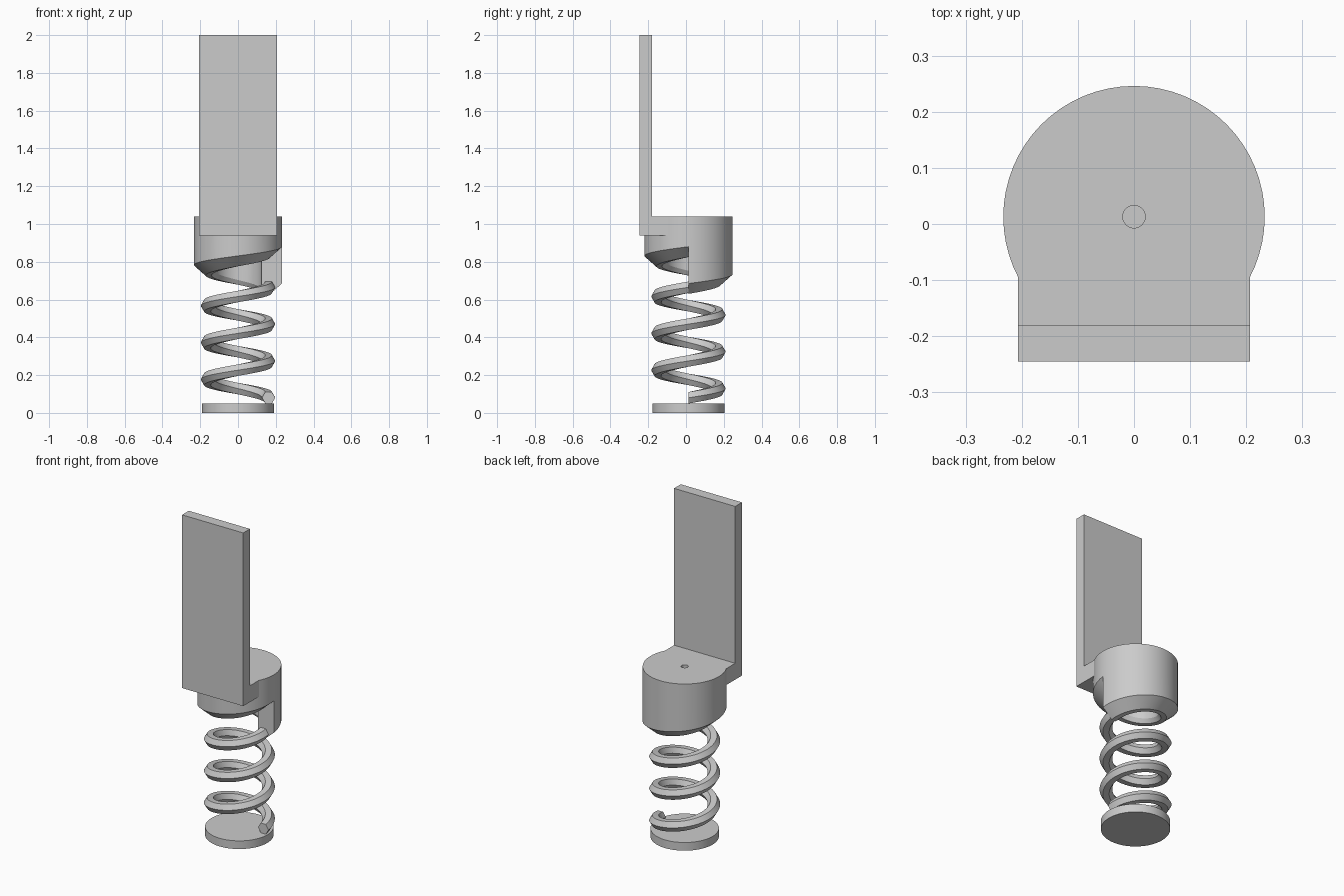
import bpy, bmesh
from math import cos, sin, pi

cube = bpy.data.objects.get("Cube")
if cube:
    bpy.data.objects.remove(cube, do_unlink=True)

AXIS_Y = 0.013      # y of the spring axis
PITCH = 0.195       # rise per turn
STEPS = 64          # segments per turn

grey = bpy.data.materials.new("plain grey")
grey.use_nodes = True
colour = (0.6, 0.6, 0.6, 1)
grey.diffuse_color = colour
grey.node_tree.nodes["Principled BSDF"].inputs["Base Color"].default_value = colour


def polar(r, angle, z):
    return (r * cos(angle), AXIS_Y + r * sin(angle), z)


def finish(name, bm):
    bmesh.ops.remove_doubles(bm, verts=bm.verts, dist=1e-5)
    bmesh.ops.recalc_face_normals(bm, faces=bm.faces)
    mesh = bpy.data.meshes.new(name)
    bm.to_mesh(mesh)
    bm.free()
    mesh.materials.append(grey)
    obj = bpy.data.objects.new(name, mesh)
    bpy.context.collection.objects.link(obj)
    return obj


def activate(obj):
    bpy.ops.object.select_all(action='DESELECT')
    obj.select_set(True)
    bpy.context.view_layer.objects.active = obj


def bridge(bm, rings):
    """Join successive closed rings of vertices with quads."""
    for a, b in zip(rings, rings[1:]):
        n = len(a)
        for i in range(n):
            j = (i + 1) % n
            bm.faces.new((a[i], a[j], b[j], b[i]))


def make_box(name, low, high):
    bm = bmesh.new()
    bmesh.ops.create_cube(bm, size=1)
    for v in bm.verts:
        v.co = [h if c > 0 else l for c, l, h in zip(v.co, low, high)]
    return finish(name, bm)


# Base disc
bm = bmesh.new()
bmesh.ops.create_cone(bm, cap_ends=True, segments=STEPS, radius1=0.19, radius2=0.19, depth=0.05)
bmesh.ops.translate(bm, verts=bm.verts, vec=(0, AXIS_Y, 0.025))
base = finish("base_disc", bm)

# Spring: hexagon section swept three turns
bm = bmesh.new()
rings = []
for s in range(3 * STEPS + 1):
    turn = s / STEPS
    rings.append([bm.verts.new(polar(0.162 + 0.035 * cos(k * pi / 3), turn * 2 * pi,
                                     0.08 + PITCH * turn + 0.035 * sin(k * pi / 3)))
                  for k in range(6)])
bridge(bm, rings)
bm.faces.new(rings[0])
bm.faces.new(rings[-1])
spring = finish("spring", bm)

# Cap: hollow, with a helical underside that steps at the left
OUTER, INNER, TOP, ROOF, HOLE = 0.233, 0.125, 1.04, 0.94, 0.02
rim = [(OUTER, 0), (0.17, -0.055), (0.14, -0.055), (INNER, -0.03)]   # underside section
rim_start, rim_end = 0.685, 0.685 + PITCH
bm = bmesh.new()
rings = []
for s in range(STEPS + 1):
    turn = s / STEPS
    section = [(HOLE, TOP), (OUTER, TOP), (OUTER, rim_end)]
    section += [(r, rim_start + PITCH * turn + dz) for r, dz in rim]
    section += [(INNER, rim_end + rim[-1][1]), (INNER, ROOF), (HOLE, ROOF)]
    rings.append([bm.verts.new(polar(r, turn * 2 * pi, z)) for r, z in section])
bridge(bm, rings)
bm.faces.new(rings[0][3:7] + rings[-1][6:2:-1])
cap = finish("cap", bm)

# Shelf joining the cap to the upright plate
shelf = make_box("shelf", (-0.207, -0.245, ROOF), (0.207, -0.094, TOP))
plate = make_box("plate", (-0.207, -0.245, ROOF), (0.207, -0.18, 2))
for part in (shelf, plate):
    activate(cap)
    union = cap.modifiers.new("union", 'BOOLEAN')
    union.operation = 'UNION'
    union.solver = 'EXACT'
    union.object = part
    bpy.ops.object.modifier_apply(modifier=union.name)
    bpy.data.objects.remove(part, do_unlink=True)
cap.name = "cap_with_plate"

for obj in (base, spring, cap):
    activate(obj)
    bpy.ops.object.shade_smooth_by_angle(angle=pi / 6)
